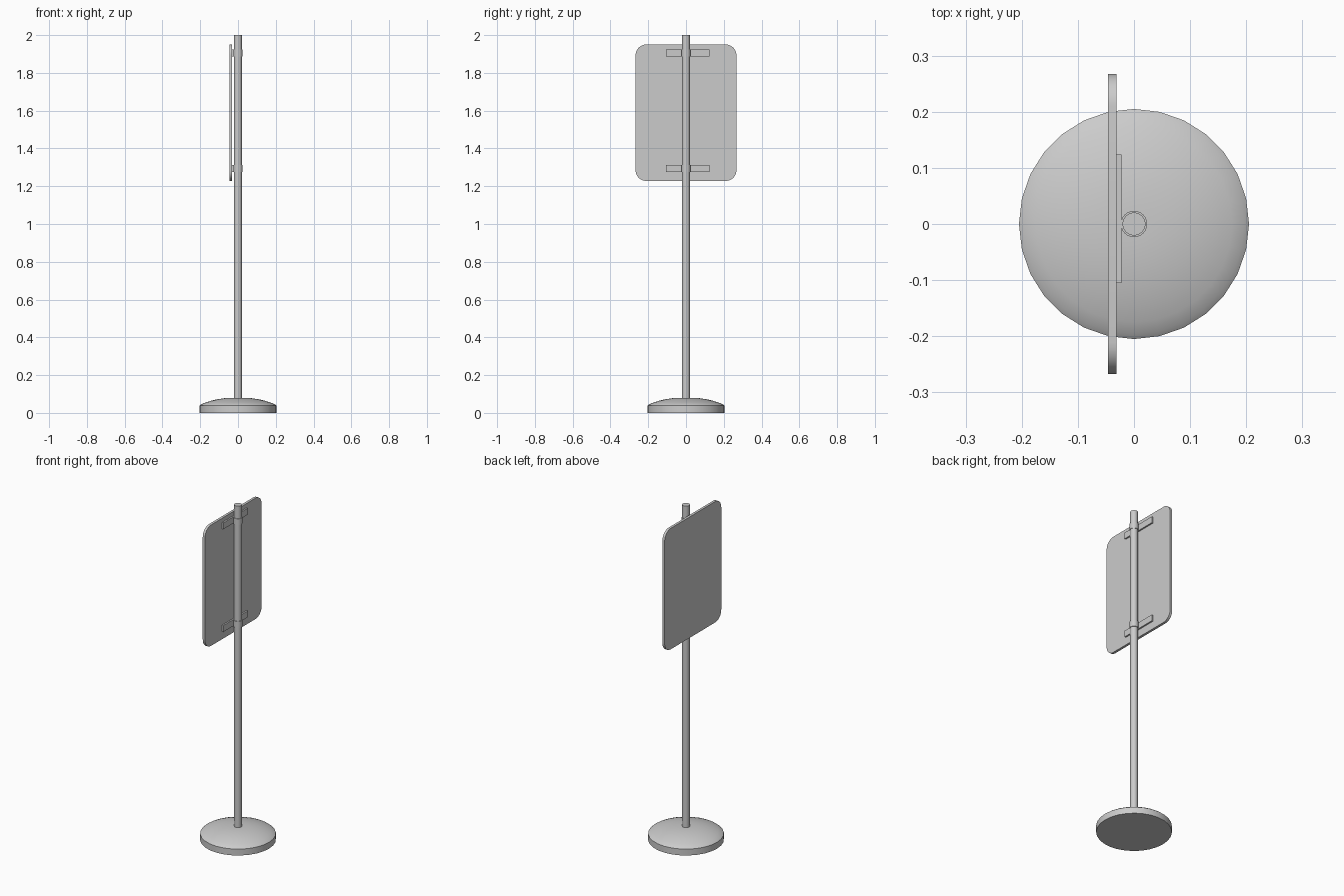
import bpy, bmesh
from math import sin, cos, pi, radians

cube = bpy.data.objects.get("Cube")
if cube:
    bpy.data.objects.remove(cube, do_unlink=True)

grey = bpy.data.materials.new("light_grey")
grey.use_nodes = True
colour = (0.6, 0.6, 0.6, 1)
grey.diffuse_color = colour
grey.node_tree.nodes["Principled BSDF"].inputs["Base Color"].default_value = colour


def finish(name, bm, smooth=True):
    bmesh.ops.recalc_face_normals(bm, faces=bm.faces)
    mesh = bpy.data.meshes.new(name)
    bm.to_mesh(mesh)
    bm.free()
    mesh.materials.append(grey)
    obj = bpy.data.objects.new(name, mesh)
    bpy.context.collection.objects.link(obj)
    if smooth:
        bpy.ops.object.select_all(action='DESELECT')
        obj.select_set(True)
        bpy.context.view_layer.objects.active = obj
        bpy.ops.object.shade_smooth_by_angle(angle=radians(35))
    return obj


def lathe(name, profile, sides):
    """Stack rings of (radius, height) and cap both ends."""
    bm = bmesh.new()
    rings = [[bm.verts.new((r * cos(2 * pi * i / sides), r * sin(2 * pi * i / sides), z))
              for i in range(sides)] for r, z in profile]
    for low, high in zip(rings, rings[1:]):
        for i in range(sides):
            j = (i + 1) % sides
            bm.faces.new((low[i], low[j], high[j], high[i]))
    bm.faces.new(rings[0])
    bm.faces.new(rings[-1])
    return finish(name, bm)


def plate(name, x0, x1, outline):
    """Extrude a (y, z) outline along x."""
    bm = bmesh.new()
    face = bm.faces.new([bm.verts.new((x0, y, z)) for y, z in outline])
    out = bmesh.ops.extrude_face_region(bm, geom=[face])
    moved = [v for v in out["geom"] if isinstance(v, bmesh.types.BMVert)]
    bmesh.ops.translate(bm, verts=moved, vec=(x1 - x0, 0, 0))
    return finish(name, bm)


# Domed foot
lathe("base", [(0.205, 0), (0.205, 0.038), (0.196, 0.045), (0.175, 0.054), (0.145, 0.064),
               (0.11, 0.072), (0.07, 0.078), (0.03, 0.08)], 28)

# Upright pole
lathe("pole", [(0.0205, 0.07), (0.0205, 2.0)], 24)

# Sign panel with rounded corners
half_w, low, high, radius, steps = 0.267, 1.228, 1.95, 0.056, 8
corners = [(half_w - radius, high - radius), (radius - half_w, high - radius),
           (radius - half_w, low + radius), (half_w - radius, low + radius)]
outline = []
for quarter, (y, z) in enumerate(corners):
    for s in range(steps + 1):
        a = (quarter + s / steps) * pi / 2
        outline.append((y + radius * cos(a), z + radius * sin(a)))
plate("sign_panel", -0.046, -0.031, outline)

# Mounting brackets with bands clamped round the pole
for label, z in (("lower", 1.293), ("upper", 1.906)):
    b, t = z - 0.019, z + 0.019
    plate(label + "_bracket", -0.0315, -0.022, [(-0.105, b), (0.124, b), (0.124, t), (-0.105, t)])
    lathe(label + "_band", [(0.0235, b), (0.0235, t)], 24)
